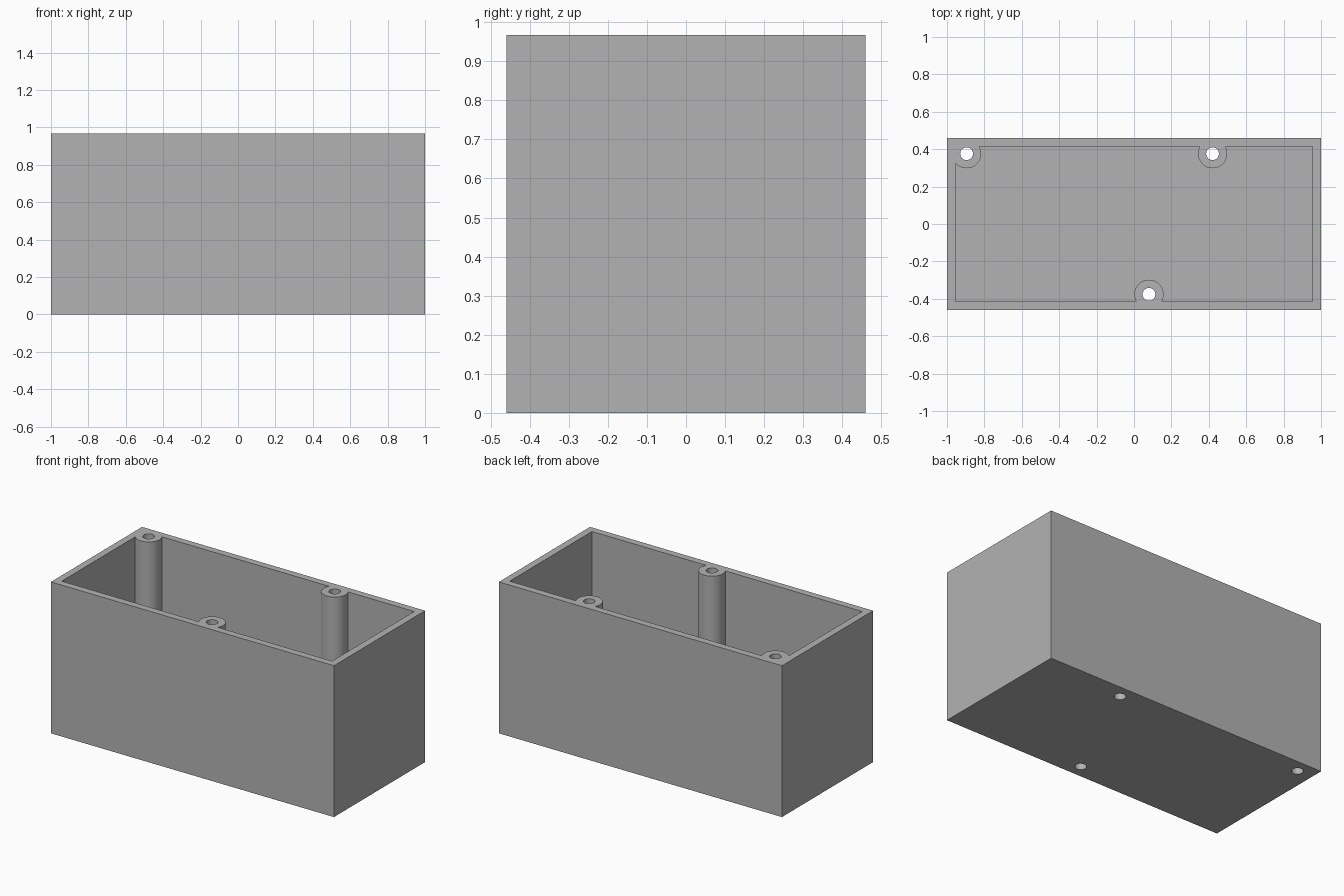
import bpy

if "Cube" in bpy.data.objects:
    bpy.data.objects.remove(bpy.data.objects["Cube"], do_unlink=True)

LENGTH, DEPTH, HEIGHT, WALL = 2.0, 0.92, 0.967, 0.045
POST_RADIUS, BORE_RADIUS = 0.078, 0.034
POSTS = [(-0.895, 0.376), (0.42, 0.376), (0.08, -0.376)]

grey = bpy.data.materials.new("plain grey")
grey.use_nodes = True
colour = (0.45, 0.45, 0.45, 1)
grey.diffuse_color = colour
grey.node_tree.nodes["Principled BSDF"].inputs["Base Color"].default_value = colour


def box(name, sx, sy, z0, z1):
    bpy.ops.mesh.primitive_cube_add(size=1, location=(0, 0, (z0 + z1) / 2))
    ob = bpy.context.object
    ob.name = name
    ob.scale = (sx, sy, z1 - z0)
    bpy.ops.object.transform_apply(location=True, scale=True)
    ob.data.materials.append(grey)
    return ob


def cylinder(name, x, y, radius):
    bpy.ops.mesh.primitive_cylinder_add(vertices=64, radius=radius, depth=3, location=(x, y, 0.5))
    ob = bpy.context.object
    ob.name = name
    ob.data.materials.append(grey)
    return ob


def cut(target, cutter):
    mod = target.modifiers.new("cut", "BOOLEAN")
    mod.operation = "DIFFERENCE"
    mod.solver = "EXACT"
    mod.object = cutter
    bpy.context.view_layer.objects.active = target
    bpy.ops.object.modifier_apply(modifier=mod.name)
    bpy.data.objects.remove(cutter, do_unlink=True)


# Open box whose cavity leaves the screw posts standing
enclosure = box("enclosure", LENGTH, DEPTH, 0, HEIGHT)
cavity = box("cavity_cutter", LENGTH - 2 * WALL, DEPTH - 2 * WALL, WALL, HEIGHT + 0.2)
for x, y in POSTS:
    cut(cavity, cylinder("post_cutter", x, y, POST_RADIUS))
cut(enclosure, cavity)

# Screw holes right through posts and floor
for x, y in POSTS:
    cut(enclosure, cylinder("bore_cutter", x, y, BORE_RADIUS))

bpy.ops.object.select_all(action="DESELECT")
enclosure.select_set(True)
bpy.context.view_layer.objects.active = enclosure
bpy.ops.object.shade_smooth_by_angle(angle=0.5)
